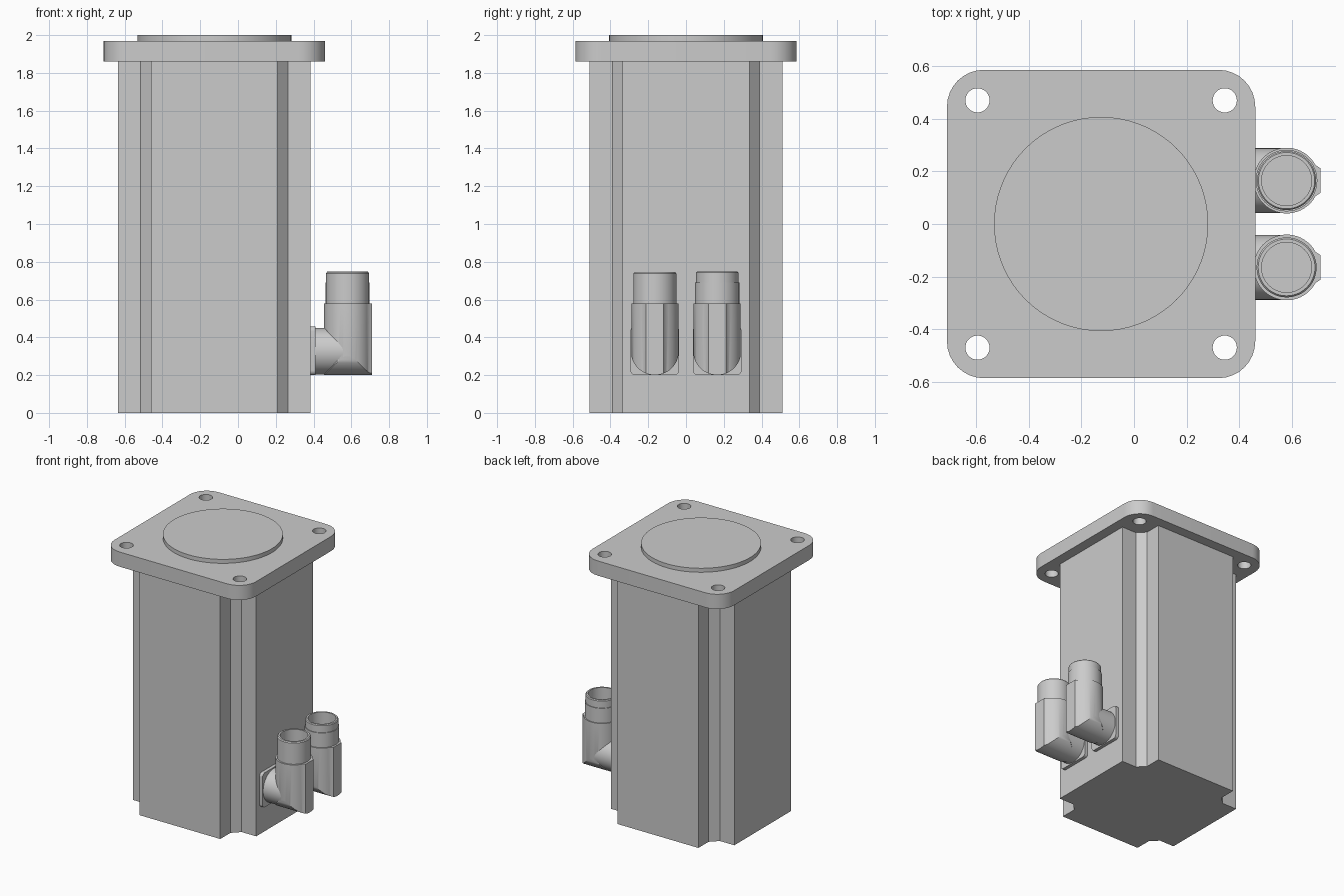
import bpy, bmesh
from math import sin, cos, pi, radians

if "Cube" in bpy.data.objects:
    bpy.data.objects.remove(bpy.data.objects["Cube"])

CX = -0.125          # motor axis
TOP_Z, FLANGE_Z = 2.0, 1.97


def finish(name, bm):
    bmesh.ops.recalc_face_normals(bm, faces=bm.faces)
    me = bpy.data.meshes.new(name)
    bm.to_mesh(me)
    bm.free()
    ob = bpy.data.objects.new(name, me)
    bpy.context.collection.objects.link(ob)
    return ob


def select(ob):
    bpy.ops.object.select_all(action='DESELECT')
    ob.select_set(True)
    bpy.context.view_layer.objects.active = ob


def smooth(ob):
    select(ob)
    bpy.ops.object.shade_smooth_by_angle(angle=radians(30))
    return ob


def prism(name, pts, lo, hi, axis='z'):
    """Extrude a closed outline along z, or along x with points as (y, z)."""
    bm = bmesh.new()
    place = (lambda a, b: (a, b, lo)) if axis == 'z' else (lambda a, b: (lo, a, b))
    face = bm.faces.new([bm.verts.new(place(a, b)) for a, b in pts])
    ext = bmesh.ops.extrude_face_region(bm, geom=[face])
    d = hi - lo
    bmesh.ops.translate(bm, vec=(0, 0, d) if axis == 'z' else (d, 0, 0),
                        verts=[v for v in ext['geom'] if isinstance(v, bmesh.types.BMVert)])
    return finish(name, bm)


def arc(cx, cy, r, a0, a1, n):
    return [(cx + r * cos(a0 + (a1 - a0) * i / n), cy + r * sin(a0 + (a1 - a0) * i / n))
            for i in range(n + 1)]


def circle(cx, cy, r, n=48):
    return arc(cx, cy, r, 0, 2 * pi, n)[:-1]


def rounded_square(cx, cy, half, r, n=8):
    pts = []
    for k, (sx, sy) in enumerate([(1, 1), (-1, 1), (-1, -1), (1, -1)]):
        pts += arc(cx + sx * (half - r), cy + sy * (half - r), r, k * pi / 2, (k + 1) * pi / 2, n)
    return pts


def lathe(name, profile, x, y, n=48):
    bm = bmesh.new()
    vs = [bm.verts.new((x + r, y, z)) for r, z in profile]
    es = [bm.edges.new(p) for p in zip(vs, vs[1:])]
    bmesh.ops.spin(bm, geom=vs + es, cent=(x, y, 0), axis=(0, 0, 1), angle=2 * pi, steps=n)
    bmesh.ops.remove_doubles(bm, verts=bm.verts, dist=1e-5)
    return finish(name, bm)


def boolean(ob, cutter, op):
    m = ob.modifiers.new('cut', 'BOOLEAN')
    m.operation, m.object, m.solver = op, cutter, 'EXACT'
    select(ob)
    bpy.ops.object.modifier_apply(modifier=m.name)
    bpy.data.objects.remove(cutter)


# Housing: square with a chamfered notch at each corner
corner = [(0.51, 0.335), (0.39, 0.335), (0.335, 0.39), (0.335, 0.51)]
outline = []
for k in range(4):
    c, s = round(cos(k * pi / 2)), round(sin(k * pi / 2))
    outline += [(CX + x * c - y * s, x * s + y * c) for x, y in corner]
prism('motor_housing', outline, 0, 1.86)

# Mounting flange with four bolt holes
flange = prism('mounting_flange', rounded_square(CX, 0, 0.586, 0.14), 1.86, FLANGE_Z)
for sx in (-1, 1):
    for sy in (-1, 1):
        hole = prism('hole_cutter', circle(CX + sx * 0.47, sy * 0.47, 0.046, 32), 1.8, 2.05)
        boolean(flange, hole, 'DIFFERENCE')
smooth(flange)

# Centring boss
smooth(prism('centring_boss', circle(CX, 0, 0.407, 72), FLANGE_Z, TOP_Z))

# Angled cable connectors
X, Z = 0.58, 0.327
sockets = {
    'front': [(0, 0.57), (0.114, 0.57), (0.114, 0.738), (0.108, 0.745)],
    'back': [(0, 0.57), (0.117, 0.57), (0.117, 0.69), (0.112, 0.69), (0.112, 0.742), (0.107, 0.748)],
}
for side, y in (('front', -0.165), ('back', 0.165)):
    # Base plate and horizontal neck
    smooth(prism(side + '_connector_plate', rounded_square(y, 0.329, 0.129, 0.025, 5),
                 0.38, 0.41, 'x'))
    smooth(prism(side + '_connector_neck', circle(y, Z, 0.123), 0.40, X, 'x'))
    # Upright with outer key, underside rounded to follow the neck
    a = radians(28)
    body = arc(X, y, 0.125, a, 2 * pi - a, 42)
    body += [(X + 0.129, y - 0.047), (X + 0.129, y + 0.047)]
    upright = prism(side + '_connector_upright', body, 0.1, 0.58)
    trim = arc(y, Z, 0.127, pi, 2 * pi, 24) + [(y + 0.127, 0.7), (y - 0.127, 0.7)]
    boolean(upright, prism('trim', trim, 0.3, 0.9, 'x'), 'INTERSECT')
    smooth(upright)
    # Open socket on top
    rim = sockets[side][-1][1]
    smooth(lathe(side + '_connector_socket',
                 sockets[side] + [(0.095, rim), (0.095, 0.62), (0, 0.62)], X, y))
